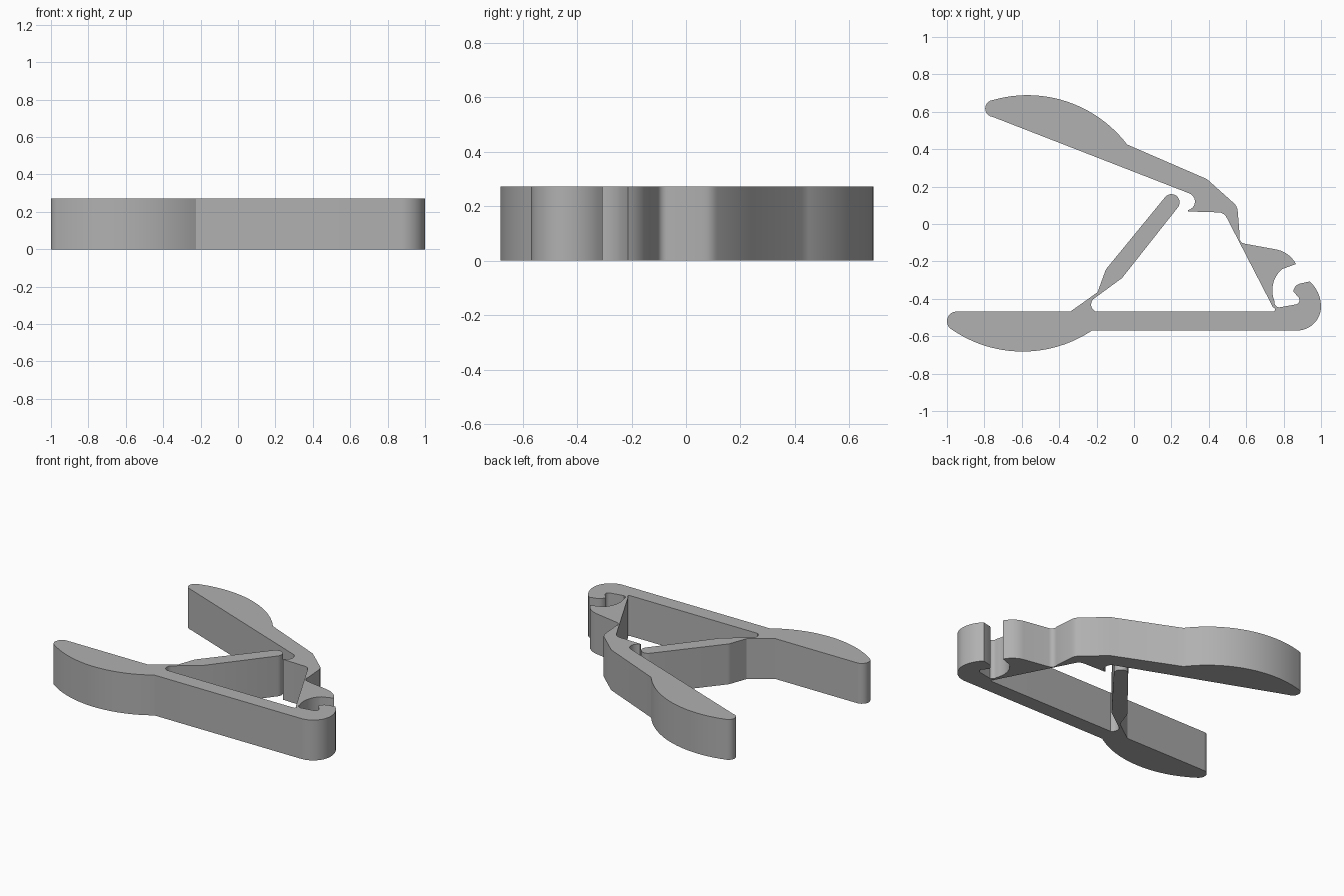
import bpy, bmesh, math
from mathutils import Vector

HEIGHT = 0.272

cube = bpy.data.objects.get("Cube")
if cube:
    bpy.data.objects.remove(cube, do_unlink=True)

grey = bpy.data.materials.new("grey_plastic")
grey.use_nodes = True
colour = (0.44, 0.44, 0.44, 1)
grey.diffuse_color = colour
grey.node_tree.nodes["Principled BSDF"].inputs["Base Color"].default_value = colour


def arc(a, m, b, steps=10):
    """Points of the circular arc from a through m to b."""
    (ax, ay), (mx, my), (bx, by) = a, m, b
    d = 2 * (ax * (my - by) + mx * (by - ay) + bx * (ay - my))
    sa, sm, sb = ax * ax + ay * ay, mx * mx + my * my, bx * bx + by * by
    c = Vector(((sa * (my - by) + sm * (by - ay) + sb * (ay - my)) / d,
                (sa * (bx - mx) + sm * (ax - bx) + sb * (mx - ax)) / d))
    r = (Vector(a) - c).length
    start, mid, end = (math.atan2(p[1] - c.y, p[0] - c.x) for p in (a, m, b))
    turn = (end - start) % math.tau
    if (mid - start) % math.tau > turn:
        turn -= math.tau
    return [(c.x + r * math.cos(start + turn * i / steps),
             c.y + r * math.sin(start + turn * i / steps)) for i in range(steps + 1)]


def slab(name, outline):
    """Extrude a closed outline to the common height."""
    bm = bmesh.new()
    face = bm.faces.new([bm.verts.new((x, y, 0)) for x, y in outline])
    bmesh.ops.remove_doubles(bm, verts=bm.verts[:], dist=0.0005)
    made = bmesh.ops.extrude_face_region(bm, geom=bm.faces[:], use_keep_orig=True)
    top = [v for v in made["geom"] if isinstance(v, bmesh.types.BMVert)]
    bmesh.ops.translate(bm, verts=top, vec=(0, 0, HEIGHT))
    bmesh.ops.recalc_face_normals(bm, faces=bm.faces[:])
    mesh = bpy.data.meshes.new(name)
    bm.to_mesh(mesh)
    bm.free()
    mesh.materials.append(grey)
    ob = bpy.data.objects.new(name, mesh)
    bpy.context.collection.objects.link(ob)
    bpy.ops.object.select_all(action="DESELECT")
    ob.select_set(True)
    bpy.context.view_layer.objects.active = ob
    bpy.ops.object.shade_smooth_by_angle(angle=math.radians(30))


# Straight arm: rounded grip, bellied underside and hooked end
slab("lower_arm",
     arc((-0.95, -0.468), (-1.0, -0.515), (-0.97, -0.567))
     + arc((-0.97, -0.567), (-0.597, -0.682), (-0.225, -0.57), 24)
     + arc((0.87, -0.57), (0.962, -0.532), (1.0, -0.44), 12)
     + arc((1.0, -0.44), (0.985, -0.37), (0.94, -0.307), 6)
     + arc((0.882, -0.32), (0.862, -0.335), (0.852, -0.36), 4)
     + arc((0.875, -0.388), (0.884, -0.415), (0.866, -0.43), 5)
     + [(0.775, -0.446), (0.754, -0.452)]
     + arc((0.754, -0.452), (0.751, -0.464), (0.74, -0.468), 4))

# Springy strut with a thin root and a round tip
slab("spring_strut",
     [(-0.34, -0.468), (-0.195, -0.365)]
     + arc((-0.155, -0.255), (-0.151, -0.245), (-0.144, -0.235), 3)
     + arc((0.165, 0.142), (0.23, 0.148), (0.234, 0.088), 12)
     + [(-0.064, -0.289)]
     + arc((-0.218, -0.402), (-0.229, -0.435), (-0.205, -0.468), 8))

# Bent arm: bellied grip, strut socket, thin hinge and upper jaw
slab("upper_arm",
     arc((-0.754, 0.572), (-0.795, 0.61), (-0.754, 0.663))
     + arc((-0.754, 0.663), (-0.36, 0.655), (-0.037, 0.425), 24)
     + [(0.39, 0.24)]
     + arc((0.53, 0.115), (0.547, 0.095), (0.555, 0.065), 4)
     + arc((0.565, -0.06), (0.568, -0.09), (0.59, -0.105), 5)
     + arc((0.765, -0.137), (0.825, -0.165), (0.866, -0.214), 6)
     + arc((0.79, -0.242), (0.745, -0.315), (0.75, -0.41), 10)
     + arc((0.75, -0.41), (0.756, -0.435), (0.775, -0.446), 4)
     + [(0.754, -0.452), (0.743, -0.445)]
     + arc((0.495, 0.035), (0.48, 0.053), (0.455, 0.062), 4)
     + [(0.29, 0.067)]
     + arc((0.29, 0.074), (0.326, 0.12), (0.29, 0.166), 8))
